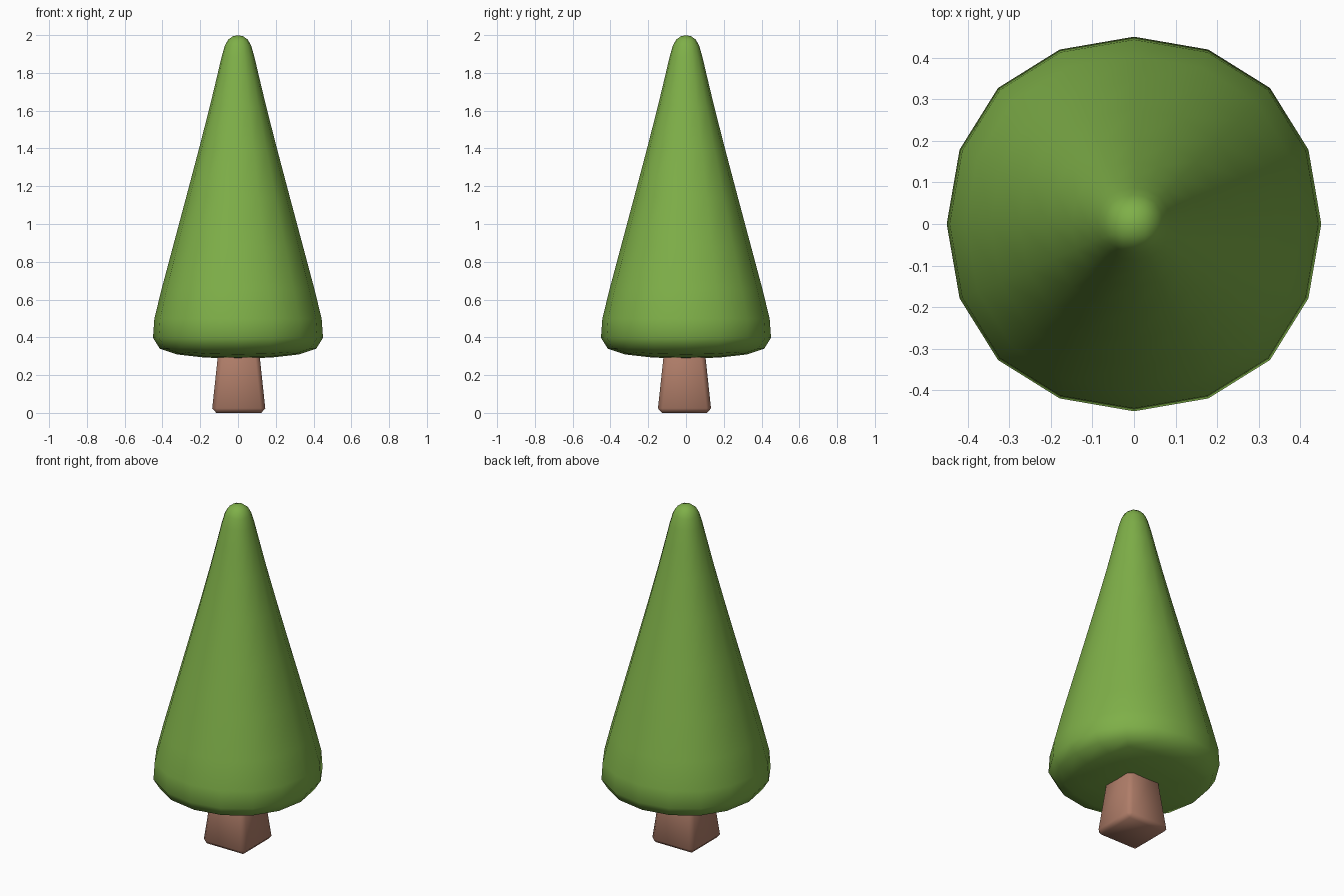
import bpy, bmesh

if "Cube" in bpy.data.objects:
    bpy.data.objects.remove(bpy.data.objects["Cube"])


def material(name, rgb):
    m = bpy.data.materials.new(name)
    m.diffuse_color = (*rgb, 1.0)
    m.use_nodes = True
    m.node_tree.nodes["Principled BSDF"].inputs["Base Color"].default_value = m.diffuse_color
    return m


def square_loft(name, rings, mat, centre=(0, 0)):
    """Closed solid through square rings given as (half width, height)."""
    bm = bmesh.new()
    loops = [[bm.verts.new((centre[0] + sx * h, centre[1] + sy * h, z))
              for sx, sy in ((-1, -1), (1, -1), (1, 1), (-1, 1))]
             for h, z in rings]
    for lo, hi in zip(loops, loops[1:]):
        for i in range(4):
            j = (i + 1) % 4
            bm.faces.new((lo[i], lo[j], hi[j], hi[i]))
    bm.faces.new(loops[0][::-1])
    bm.faces.new(loops[-1])
    for f in bm.faces:
        f.smooth = True
    mesh = bpy.data.meshes.new(name)
    bm.to_mesh(mesh)
    bm.free()
    mesh.materials.append(mat)
    ob = bpy.data.objects.new(name, mesh)
    bpy.context.collection.objects.link(ob)
    return ob


green = material("leaf green", (0.21, 0.43, 0.065))
brown = material("bark brown", (0.43, 0.205, 0.14))

# Foliage: tapered box rounded by subdivision into a soft cone
foliage = square_loft("foliage", [(0.545, 0.272), (0.50, 0.465),
                                  (0.10, 1.81), (0.08, 2.016)], green)
sub = foliage.modifiers.new("rounding", 'SUBSURF')
sub.levels = sub.render_levels = 2

# Trunk: tapered square post with chamfered edges, running into the foliage
trunk = square_loft("trunk", [(0.143, 0.0), (0.10, 0.40)], brown, (0.004, -0.008))
bev = trunk.modifiers.new("soft edges", 'BEVEL')
bev.width = 0.024
bev.segments = 1
bev.limit_method = 'NONE'
